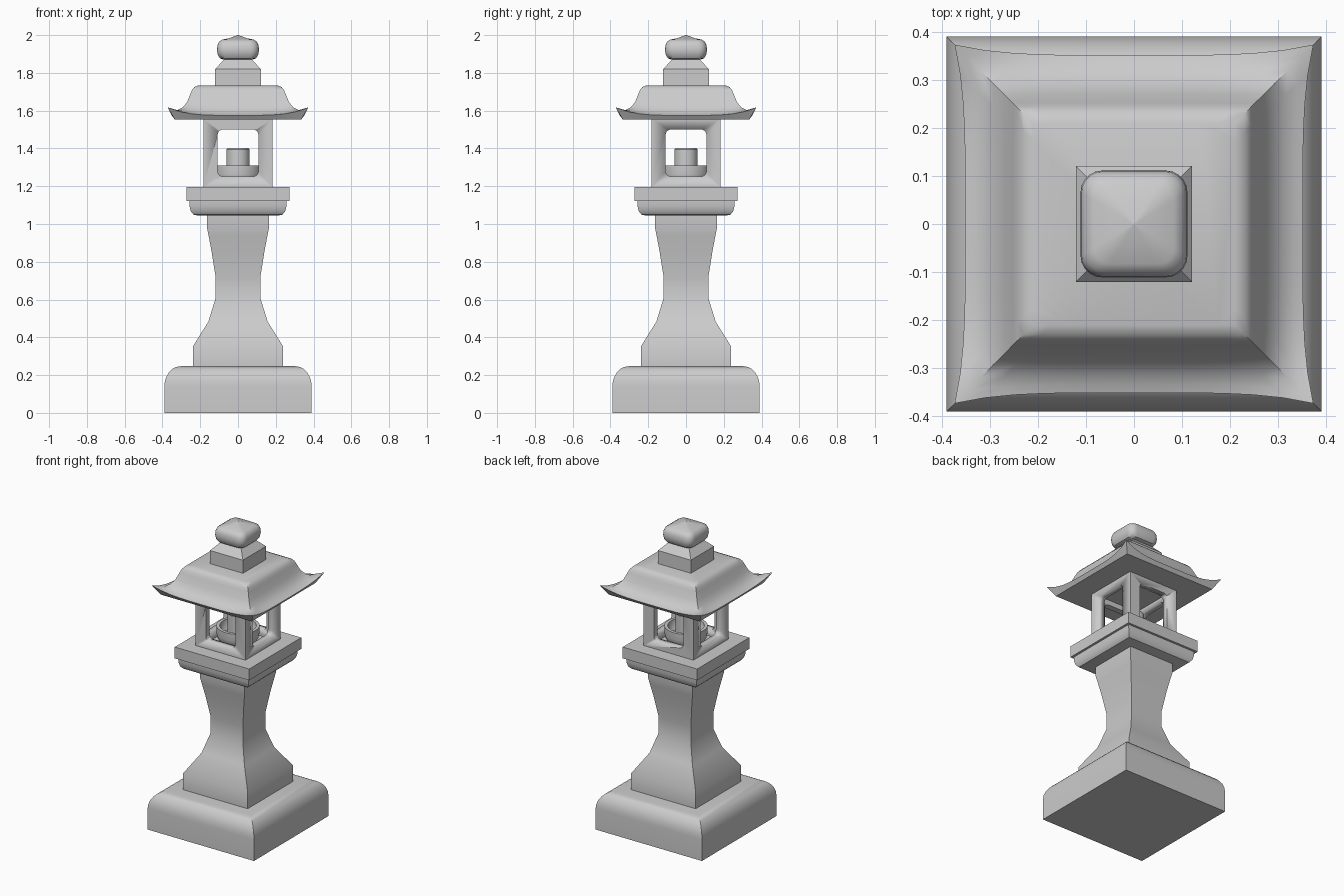
import bpy, math

if "Cube" in bpy.data.objects:
    bpy.data.objects.remove(bpy.data.objects["Cube"])


def loft(name, rings, angle=35):
    """Skin a stack of equal-length point rings and cap both ends."""
    n = len(rings[0])
    verts = [p for r in rings for p in r]
    faces = [(k * n + i, k * n + (i + 1) % n, (k + 1) * n + (i + 1) % n, (k + 1) * n + i)
             for k in range(len(rings) - 1) for i in range(n)]
    faces += [tuple(reversed(range(n))), tuple(range(len(verts) - n, len(verts)))]
    me = bpy.data.meshes.new(name)
    me.from_pydata(verts, [], faces)
    ob = bpy.data.objects.new(name, me)
    bpy.context.collection.objects.link(ob)
    bpy.ops.object.select_all(action='DESELECT')
    ob.select_set(True)
    bpy.context.view_layer.objects.active = ob
    bpy.ops.object.shade_smooth_by_angle(angle=math.radians(angle))
    return ob


def square(h, z):
    return [(-h, -h, z), (h, -h, z), (h, h, z), (-h, h, z)]


def circle(r, z, n=32):
    return [(r * math.cos(2 * math.pi * i / n), r * math.sin(2 * math.pi * i / n), z) for i in range(n)]


def rounded(hx, hy, r, seg=5):
    pts = []
    for q, (sx, sy) in enumerate([(1, 1), (-1, 1), (-1, -1), (1, -1)]):
        for i in range(seg + 1):
            a = math.pi / 2 * (q + i / seg)
            pts.append((sx * (hx - r) + r * math.cos(a), sy * (hy - r) + r * math.sin(a)))
    return pts


def eave(m, c, mz, cz, n=12):
    """Square ring whose corners reach out to c and lift to cz."""
    ring = []
    for s in range(4):
        ca, sa = round(math.cos(s * math.pi / 2)), round(math.sin(s * math.pi / 2))
        for i in range(n):
            t = -1 + 2 * i / n
            w = abs(t) ** 4
            x, y = t * c, -(m + (c - m) * w)
            ring.append((x * ca - y * sa, x * sa + y * ca, mz + (cz - mz) * w))
    return ring


def squares(name, profile):
    return loft(name, [square(h, z) for h, z in profile])


# Foundation block with a rounded top
arc = [math.radians(15 * i) for i in range(7)]
squares("base", [(0.39, 0)] + [(0.305 + 0.085 * math.cos(a), 0.14 + 0.107 * math.sin(a)) for a in arc])

# Waisted pillar
squares("pillar", [(0.237, 0.245), (0.237, 0.355), (0.157, 0.483), (0.118, 0.61), (0.118, 0.716),
                   (0.14, 0.855), (0.156, 0.94), (0.165, 0.985), (0.165, 1.05)])

# Platform
squares("platform_lower", [(0.215, 1.045), (0.236, 1.05), (0.25, 1.067), (0.257, 1.095), (0.258, 1.125)])
squares("platform_slab", [(0.273, 1.122), (0.273, 1.197)])

# Light chamber, hollowed out and pierced by rounded windows
chamber = squares("light_chamber", [(0.183, 1.195), (0.183, 1.556)])
win = rounded(0.108, 0.125, 0.03)
cutters = [
    squares("cut_inside", [(0.143, 1.203), (0.143, 1.535)]),
    loft("cut_window_y", [[(x, y, z + 1.376) for x, z in win] for y in (0.3, -0.3)]),
    loft("cut_window_x", [[(x, y, z + 1.376) for y, z in win] for x in (-0.3, 0.3)]),
]
bpy.context.view_layer.objects.active = chamber
for c in cutters:
    mod = chamber.modifiers.new("cut", 'BOOLEAN')
    mod.operation, mod.solver, mod.object = 'DIFFERENCE', 'EXACT', c
    bpy.ops.object.modifier_move_to_index(modifier=mod.name, index=0)
    bpy.ops.object.modifier_apply(modifier=mod.name)
    bpy.data.objects.remove(c)

# Oil bowl and candle
loft("bowl", [circle(r, z) for r, z in [(0.07, 1.2), (0.105, 1.21), (0.124, 1.235), (0.13, 1.265), (0.13, 1.31),
                                        (0.11, 1.31), (0.106, 1.27), (0.09, 1.25), (0.05, 1.245)]])
loft("candle", [circle(r, z) for r, z in [(0.062, 1.22), (0.062, 1.394), (0.055, 1.402)]])

# Roof with upswept corners
loft("roof", [eave(*p) for p in [
    (0.334, 0.334, 1.552, 1.552), (0.351, 0.373, 1.575, 1.618), (0.333, 0.347, 1.581, 1.606),
    (0.312, 0.32, 1.592, 1.603), (0.29, 0.292, 1.612, 1.618), (0.27, 0.27, 1.645, 1.645),
    (0.252, 0.252, 1.69, 1.69), (0.243, 0.243, 1.71, 1.71), (0.23, 0.23, 1.726, 1.726),
    (0.21, 0.21, 1.733, 1.733)]])

# Roof cap and rounded finial
squares("cap", [(0.121, 1.73), (0.121, 1.82), (0.072, 1.872)])
loft("finial", [[(x, y, z) for x, y in rounded(h, h, h * 0.4)] for h, z in [
    (0.075, 1.87), (0.095, 1.877), (0.107, 1.895), (0.111, 1.92), (0.109, 1.945),
    (0.1, 1.965), (0.083, 1.976), (0.045, 1.984), (0.002, 2.0)]])
